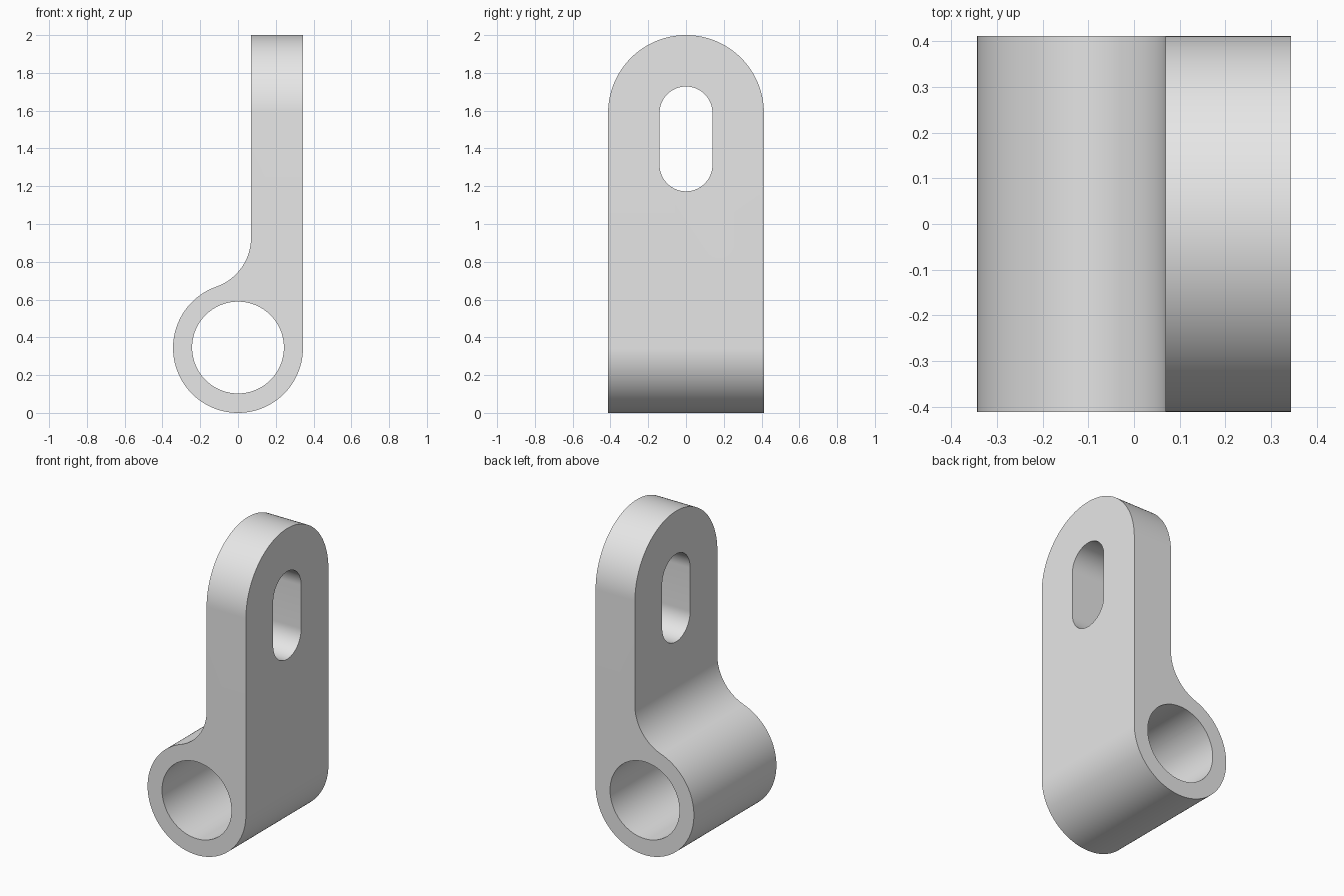
import bpy, bmesh
from math import cos, sin, pi, atan2, sqrt

if "Cube" in bpy.data.objects:
    bpy.data.objects.remove(bpy.data.objects["Cube"], do_unlink=True)

RING_R, BORE_R = 0.344, 0.243
PLATE_X = 0.069          # inner face of the upright plate
FILLET_R = 0.275
HALF_W = 0.4125          # half the bracket width
SLOT_R, SLOT_LOW, SLOT_HIGH = 0.14, 1.313, 1.588


def arc(cu, cv, r, start, end, n):
    steps = [start + (end - start) * i / n for i in range(n + 1)]
    return [(cu + r * cos(a), cv + r * sin(a)) for a in steps]


def prism(name, outline, axis, half):
    """Extrude a closed outline symmetrically along the x or y axis."""
    bm = bmesh.new()
    place = (lambda u, v: (-half, u, v)) if axis == "x" else (lambda u, v: (u, -half, v))
    face = bm.faces.new([bm.verts.new(place(u, v)) for u, v in outline])
    new = bmesh.ops.extrude_face_region(bm, geom=[face])["geom"]
    shift = (2 * half, 0, 0) if axis == "x" else (0, 2 * half, 0)
    bmesh.ops.translate(bm, vec=shift, verts=[g for g in new if isinstance(g, bmesh.types.BMVert)])
    bmesh.ops.recalc_face_normals(bm, faces=bm.faces)
    mesh = bpy.data.meshes.new(name)
    bm.to_mesh(mesh)
    bm.free()
    obj = bpy.data.objects.new(name, mesh)
    bpy.context.collection.objects.link(obj)
    return obj


# Side profile: ring blended into the upright by a tangent fillet
fx = PLATE_X - FILLET_R
fz = RING_R + sqrt((RING_R + FILLET_R) ** 2 - fx ** 2)
touch = atan2(fz - RING_R, fx)
profile = arc(0, RING_R, RING_R, 0, touch - 2 * pi, 96)
profile += arc(fx, fz, FILLET_R, touch - pi, 0, 32)[1:]
profile += [(PLATE_X, 2.1), (RING_R, 2.1)]
bracket = prism("bracket", profile, "y", 0.6)

# Rounded plate outline, slot and bore
arch = arc(0, 2 - HALF_W, HALF_W, 0, pi, 64) + [(-HALF_W, -0.1), (HALF_W, -0.1)]
slot = arc(0, SLOT_HIGH, SLOT_R, 0, pi, 32) + arc(0, SLOT_LOW, SLOT_R, pi, 2 * pi, 32)
bore = arc(0, RING_R + 0.002, BORE_R, 0, 2 * pi, 96)[:-1]
cutters = [
    (prism("arch_trim", arch, "x", 0.8), "INTERSECT"),
    (prism("slot_cutter", slot, "x", 0.9), "DIFFERENCE"),
    (prism("bore_cutter", bore, "y", 0.9), "DIFFERENCE"),
]

bpy.ops.object.select_all(action="DESELECT")
bpy.context.view_layer.objects.active = bracket
bracket.select_set(True)
for cutter, operation in cutters:
    cutter.hide_render = True
    mod = bracket.modifiers.new(cutter.name, "BOOLEAN")
    mod.object, mod.operation, mod.solver = cutter, operation, "EXACT"
    bpy.ops.object.modifier_apply(modifier=mod.name)
    bpy.data.objects.remove(cutter, do_unlink=True)

# Plain grey finish
grey = bpy.data.materials.new("light_grey")
grey.use_nodes = True
colour = (0.8, 0.8, 0.8, 1)
grey.diffuse_color = colour
grey.node_tree.nodes["Principled BSDF"].inputs["Base Color"].default_value = colour
bracket.data.materials.clear()
bracket.data.materials.append(grey)
bpy.ops.object.shade_smooth_by_angle(angle=pi / 6)
